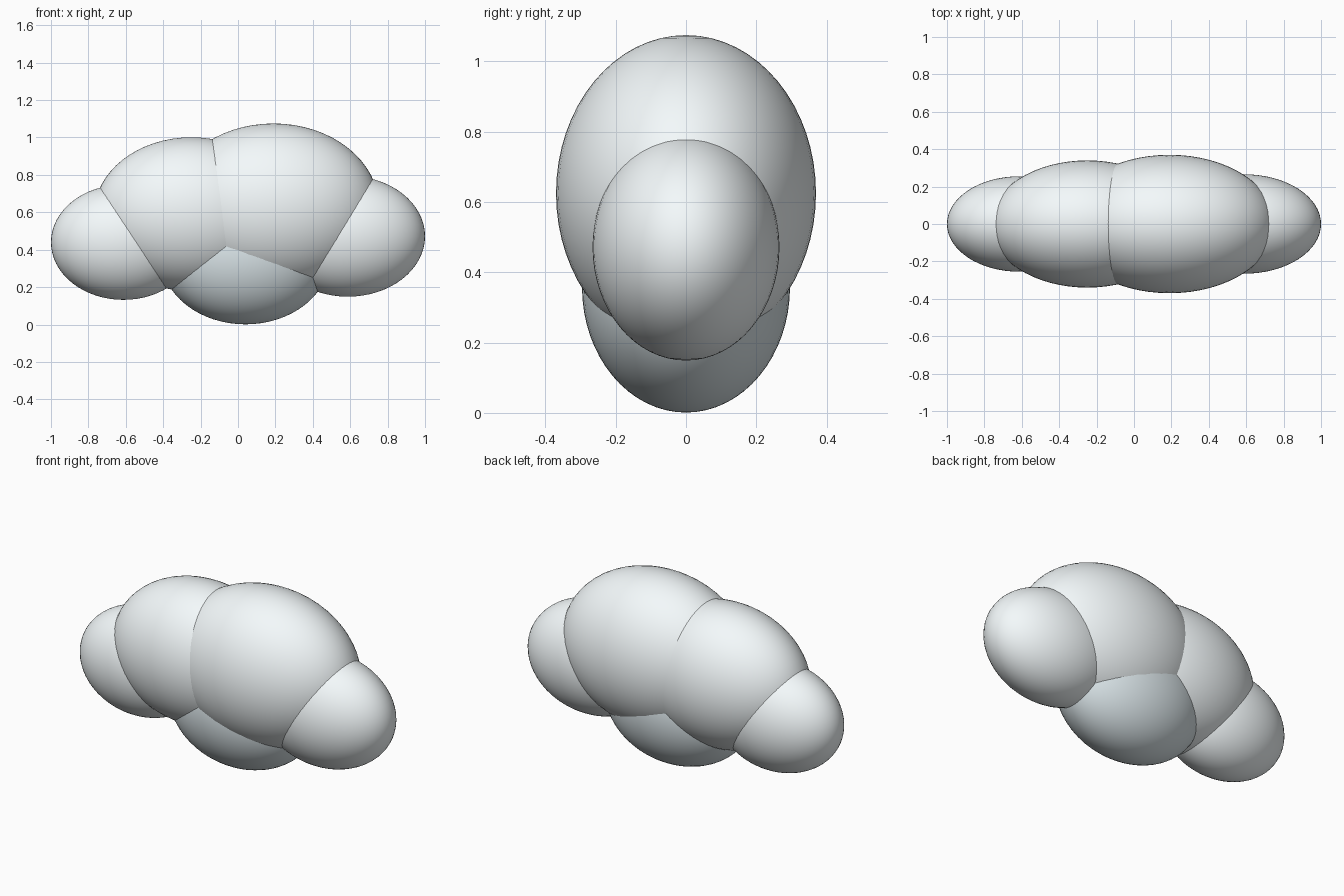
import bpy

if "Cube" in bpy.data.objects:
    bpy.data.objects.remove(bpy.data.objects["Cube"])


def colour(name, rgb):
    mat = bpy.data.materials.new(name)
    mat.diffuse_color = (*rgb, 1)
    mat.use_nodes = True
    mat.node_tree.nodes["Principled BSDF"].inputs["Base Color"].default_value = mat.diffuse_color
    return mat


white = colour("soft_white", (0.91, 0.96, 0.975))
shade = colour("pale_blue_grey", (0.70, 0.78, 0.81))


def puff(name, x, z, size, mat):
    """Smooth ellipsoid centred on y = 0."""
    bpy.ops.mesh.primitive_uv_sphere_add(segments=64, ring_count=32, radius=1,
                                         location=(x, 0, z))
    ob = bpy.context.object
    ob.name = name
    ob.scale = size
    bpy.ops.object.transform_apply(location=False, rotation=False, scale=True)
    bpy.ops.object.shade_smooth()
    ob.data.materials.append(mat)


# Two large upper puffs
puff("large_puff_right", 0.19, 0.625, (0.565, 0.37, 0.45), white)
puff("large_puff_left", -0.25, 0.59, (0.52, 0.34, 0.411), white)

# Small end puffs
puff("end_puff_left", -0.613, 0.44, (0.387, 0.255, 0.308), white)
puff("end_puff_right", 0.587, 0.472, (0.413, 0.266, 0.323), white)

# Shaded puff underneath
puff("lower_puff", 0.04, 0.358, (0.45, 0.296, 0.357), shade)
